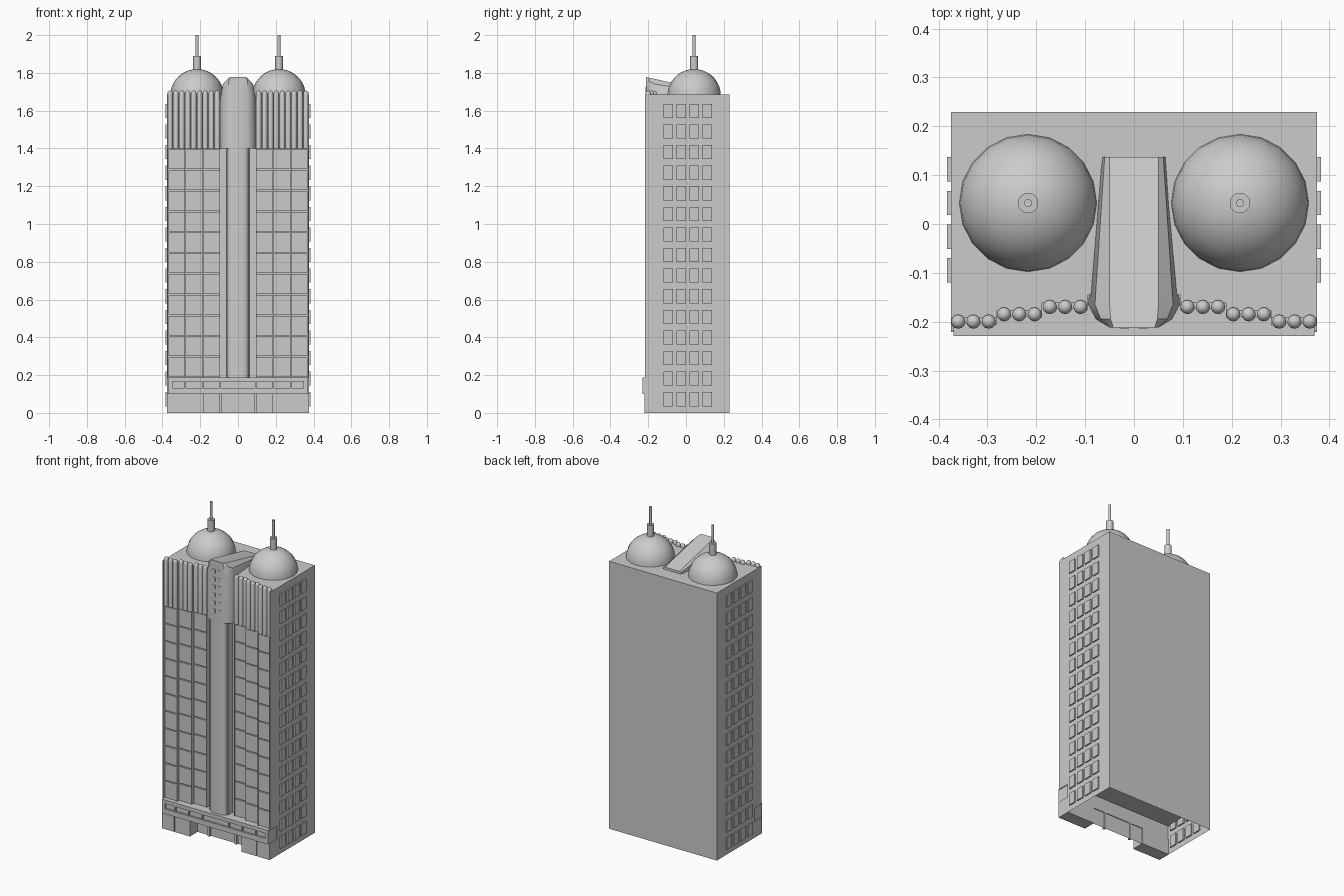
import bpy, bmesh, math

if "Cube" in bpy.data.objects:
    bpy.data.objects.remove(bpy.data.objects["Cube"])

def finish(name, bm, smooth=False):
    bmesh.ops.recalc_face_normals(bm, faces=bm.faces)
    me = bpy.data.meshes.new(name)
    bm.to_mesh(me)
    bm.free()
    ob = bpy.data.objects.new(name, me)
    bpy.context.collection.objects.link(ob)
    if smooth:
        bpy.context.view_layer.objects.active = ob
        ob.select_set(True)
        bpy.ops.object.shade_smooth_by_angle(angle=math.radians(35))
        ob.select_set(False)
    return ob

def add_box(bm, x0, x1, y0, y1, z0, z1):
    r = bmesh.ops.create_cube(bm, size=1)
    for v in r["verts"]:
        v.co = ((x0 + x1) / 2 + v.co.x * (x1 - x0),
                (y0 + y1) / 2 + v.co.y * (y1 - y0),
                (z0 + z1) / 2 + v.co.z * (z1 - z0))

def boxes(name, items):
    bm = bmesh.new()
    for b in items:
        add_box(bm, *b)
    return finish(name, bm)

def sym(x0, x1, *rest):
    return [(x0, x1, *rest), (-x1, -x0, *rest)]

def prism(name, half, z0, z1, bottom=True, smooth=False):
    # half plan runs back to front on +x; mirrored to close the outline
    pts = half + [(-x, y) for x, y in reversed(half)]
    bm = bmesh.new()
    lo = [bm.verts.new((x, y, z0)) for x, y in pts]
    hi = [bm.verts.new((x, y, z1)) for x, y in pts]
    n = len(pts)
    for i in range(n):
        j = (i + 1) % n
        bm.faces.new((lo[i], lo[j], hi[j], hi[i]))
    bm.faces.new(hi)
    if bottom:
        bm.faces.new(lo)
    return finish(name, bm, smooth)

def add_lathe(bm, cx, cy, profile, n):
    # revolved profile of (radius, z); zero radius makes a pole
    rings = []
    for r, z in profile:
        if r == 0:
            rings.append([bm.verts.new((cx, cy, z))] * n)
        else:
            rings.append([bm.verts.new((cx + r * math.cos(2 * math.pi * k / n),
                                        cy + r * math.sin(2 * math.pi * k / n), z)) for k in range(n)])
    for a, b in zip(rings, rings[1:]):
        for k in range(n):
            m = (k + 1) % n
            f = list(dict.fromkeys((a[k], a[m], b[m], b[k])))
            bm.faces.new(f)

# Upper tower with stepped front, and open-bottomed lower storey
prism("tower_body", [(0.375, 0.229), (0.375, -0.218), (0.37, -0.218), (0.37, -0.192),
                     (0.281, -0.192), (0.281, -0.177), (0.188, -0.177), (0.188, -0.162),
                     (0.095, -0.162), (0.095, -0.145)], 0.185, 1.685)
prism("lower_storey", [(0.375, 0.229), (0.375, -0.145)], 0, 0.185, bottom=False)

# Podium: corner legs, thin door piers, banded fascia with a slot
boxes("podium_legs", sym(0.18, 0.283, -0.221, -0.14, 0, 0.102)
      + sym(0.29, 0.375, -0.221, -0.14, 0, 0.102)
      + sym(0.28, 0.295, -0.215, -0.14, 0, 0.102))
boxes("entrance_piers", sym(0.088, 0.1, -0.16, -0.14, 0, 0.102))
fascia = [(-0.37, 0.37, -0.218, -0.14, 0.1, 0.188),
          (-0.37, 0.37, -0.229, -0.216, 0.1, 0.132),
          (-0.37, 0.37, -0.229, -0.216, 0.165, 0.188)]
fascia += sym(0.348, 0.37, -0.229, -0.216, 0.131, 0.166)
for x in (0.093, 0.187, 0.28):
    fascia += sym(x - 0.004, x + 0.004, -0.227, -0.216, 0.131, 0.166)
boxes("podium_fascia", fascia)

# Facade panels by bay and floor
BAYS = [(0.284, 0.367, -0.2), (0.191, 0.278, -0.185), (0.098, 0.185, -0.17)]
FLOORS = 11
STEP = (1.40 - 0.19) / FLOORS
panels, edges = [], []
for x0, x1, y in BAYS:
    for i in range(FLOORS):
        z = 0.19 + i * STEP
        panels += sym(x0, x1, y - 0.004, y + 0.01, z, z + STEP - 0.006)
    edges += sym(x0 - 0.003, x0 + 0.002, y - 0.007, y + 0.01, 0.188, 1.40)
boxes("facade_panels", panels)
boxes("facade_mullions", edges)

# Central bay shaft with side strips
prism("central_shaft", [(0.058, -0.14), (0.058, -0.18), (0.054, -0.196), (0.045, -0.206),
                        (0.03, -0.21)], 0.188, 1.41, smooth=True)
boxes("shaft_strips", sym(0.057, 0.064, -0.19, -0.14, 0.188, 1.40))

# Round-topped rods at the crown
bm = bmesh.new()
R = 0.0145
cap = [(R * math.cos(a), 1.692 + R * math.sin(a)) for a in
       [math.radians(d) for d in (0, 30, 60)]] + [(0, 1.692 + R)]
for s in (1, -1):
    for i in range(9):
        add_lathe(bm, s * (0.36 - 0.0313 * i), (-0.2, -0.185, -0.17)[i // 3],
                  [(0, 1.40), (R, 1.40)] + cap, 12)
finish("crown_rods", bm, True)

# Central crest: lofted from the narrow front face to the low rear
SECTIONS = [
    (-0.212, [(0.05, 1.40), (0.05, 1.70), (0.05, 1.755), (0.042, 1.778)]),
    (-0.195, [(0.078, 1.40), (0.078, 1.68), (0.068, 1.755), (0.048, 1.774)]),
    (-0.165, [(0.094, 1.40), (0.094, 1.66), (0.08, 1.74), (0.05, 1.768)]),
    (0.137, [(0.066, 1.40), (0.066, 1.68), (0.06, 1.696), (0.05, 1.70)])]
bm = bmesh.new()
rows = []
for y, half in SECTIONS:
    pts = half + [(-x, z) for x, z in reversed(half)]
    rows.append([bm.verts.new((x, y, z)) for x, z in pts])
for a, b in zip(rows, rows[1:]):
    for i in range(8):
        j = (i + 1) % 8
        bm.faces.new((a[i], a[j], b[j], b[i]))
bm.faces.new(rows[0])
bm.faces.new(rows[-1])
finish("crest", bm, True)
boxes("crest_windows", [b for i in range(6) for b in
                        sym(0.01, 0.03, -0.214, -0.205, 1.45 + i * 0.05, 1.475 + i * 0.05)])

# Roof domes with collars and masts
for s, side in ((1, "right"), (-1, "left")):
    bm = bmesh.new()
    prof = [(0.141 * math.cos(math.radians(d)), 1.682 + 0.138 * math.sin(math.radians(d)))
            for d in range(0, 90, 10)] + [(0, 1.82)]
    add_lathe(bm, s * 0.217, 0.043, prof, 20)
    finish("dome_" + side, bm, True)
    bm = bmesh.new()
    add_lathe(bm, s * 0.217, 0.043, [(0, 1.80), (0.021, 1.80), (0.021, 1.89), (0.008, 1.89),
                                     (0.008, 2.0), (0, 2.0)], 16)
    finish("mast_" + side, bm, True)

# Raised side windows on both flanks
wins = []
for r in range(15):
    for c in range(4):
        y = -0.12 + c * 0.069
        z = 0.035 + r * 0.109
        wins += sym(0.367, 0.383, y, y + 0.05, z, z + 0.075)
boxes("side_windows", wins)
